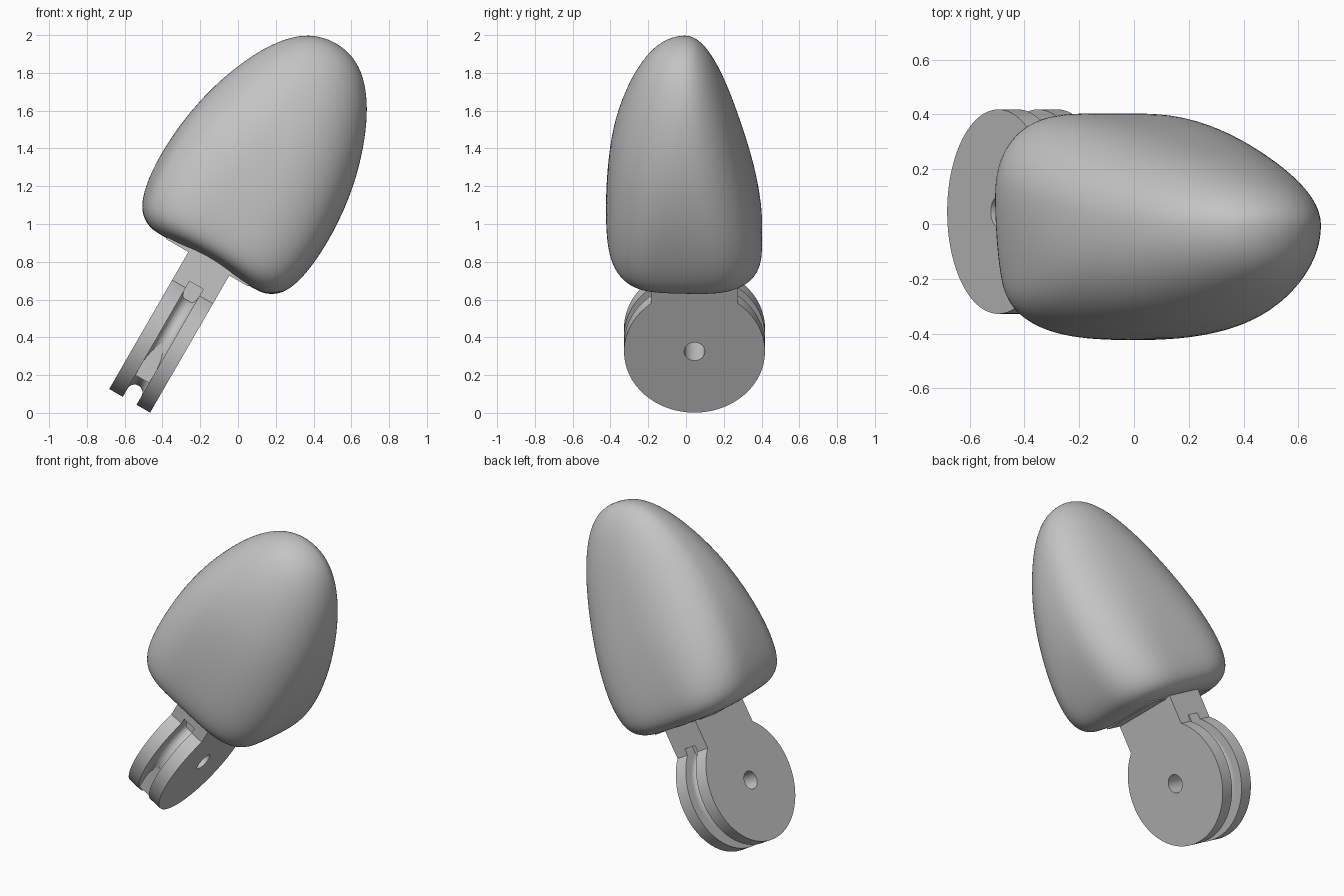
import bpy, bmesh, math
from mathutils import Matrix, Vector

cube = bpy.data.objects.get("Cube")
if cube:
    bpy.data.objects.remove(cube, do_unlink=True)

# Tilted frame: local x across the wheel, local z along the stem, origin at the hub
FRAME = Matrix.Translation((-0.387, 0, 0.387)) @ Matrix.Rotation(math.radians(30), 4, 'Y')
HUB_Y = 0.045

grey = bpy.data.materials.new("plain grey")
grey.use_nodes = True
grey.diffuse_color = (0.55, 0.55, 0.55, 1)
grey.node_tree.nodes["Principled BSDF"].inputs["Base Color"].default_value = grey.diffuse_color


def add_object(name, bm, helper=False):
    bmesh.ops.recalc_face_normals(bm, faces=bm.faces)
    mesh = bpy.data.meshes.new(name)
    bm.to_mesh(mesh)
    bm.free()
    mesh.materials.append(grey)
    obj = bpy.data.objects.new(name, mesh)
    bpy.context.collection.objects.link(obj)
    obj.matrix_world = FRAME
    obj.hide_render = helper
    return obj


def box(name, size, centre):
    bm = bmesh.new()
    bmesh.ops.create_cube(bm, size=1, matrix=Matrix.Translation(centre) @ Matrix.Diagonal((*size, 1)))
    return add_object(name, bm)


def disc(name, radius, width, sides, helper=False):
    bm = bmesh.new()
    place = Matrix.Translation((0, HUB_Y, 0)) @ Matrix.Rotation(math.pi / 2, 4, 'Y')
    bmesh.ops.create_cone(bm, cap_ends=True, segments=sides, radius1=radius,
                          radius2=radius, depth=width, matrix=place)
    return add_object(name, bm, helper)


def skin(bm, rings, closed=False):
    pairs = list(zip(rings, rings[1:]))
    if closed:
        pairs.append((rings[-1], rings[0]))
    for a, b in pairs:
        n = len(a)
        for i in range(n):
            bm.faces.new((a[i], a[(i + 1) % n], b[(i + 1) % n], b[i]))


def groove_ring(name, inner, outer, half):
    # Rope channel: rounded floor, straight walls, swept round the hub
    profile = [(inner + half - half * math.cos(t), half * math.sin(t))
               for t in [math.pi * (k / 10 - 0.5) for k in range(11)]]
    profile += [(outer, half), (outer, -half)]
    bm = bmesh.new()
    rings = []
    for k in range(96):
        t = math.tau * k / 96
        rings.append([bm.verts.new((u, HUB_Y + r * math.cos(t), r * math.sin(t)))
                      for r, u in profile])
    skin(bm, rings, closed=True)
    return add_object(name, bm, True)


def cut(obj, cutter):
    mod = obj.modifiers.new("cut", 'BOOLEAN')
    mod.operation = 'DIFFERENCE'
    mod.solver = 'EXACT'
    mod.object = cutter
    cutter.hide_set(True)


def smooth(obj, degrees):
    bpy.ops.object.select_all(action='DESELECT')
    obj.select_set(True)
    bpy.context.view_layer.objects.active = obj
    bpy.ops.object.shade_smooth_by_angle(angle=math.radians(degrees))


# Grooved wheel and the stem that carries the body
wheel = disc("wheel", 0.373, 0.25, 96)
stem = box("stem", (0.25, 0.46, 0.34), (0, HUB_Y, 0.43))
groove = groove_ring("groove_cutter", 0.28, 0.405, 0.042)
hole = disc("hole_cutter", 0.055, 0.5, 32, True)
cut(wheel, groove)
cut(wheel, hole)
cut(stem, groove)
smooth(wheel, 35)

# Core closing the channel inside the stem, and the flat floor low on the front
box("stem_core", (0.09, 0.32, 0.2), (0, HUB_Y, 0.34))
box("groove_floor", (0.086, 0.08, 0.21), (0, HUB_Y - 0.24, -0.135))

# Flat plate between stem and body
box("base_plate", (0.5, 0.42, 0.1), (-0.01, 0.03, 0.515))

# Body sections: height, half width, front depth, back depth
SECTIONS = [
    (0.468, 0.31, 0.28, 0.27), (0.478, 0.37, 0.34, 0.345), (0.52, 0.44, 0.39, 0.405),
    (0.61, 0.488, 0.415, 0.43), (0.77, 0.516, 0.422, 0.418), (1.0, 0.505, 0.415, 0.372),
    (1.25, 0.458, 0.387, 0.303), (1.45, 0.39, 0.33, 0.245), (1.6, 0.318, 0.268, 0.19),
    (1.715, 0.232, 0.198, 0.135), (1.782, 0.145, 0.125, 0.08), (1.808, 0.06, 0.05, 0.035)]


def dent(t, centre):
    return math.exp(-(((t - centre + math.pi) % math.tau - math.pi) / 0.33) ** 2)


def section(bm, z, half, front, back):
    low = max(0, 1 - (z - 0.465) / 0.35)
    squareness = max(0, 1 - (z - 0.465) / 1.2)
    power = 2 / (2 + squareness)
    fade = math.exp(-((z - 0.7) / 0.27) ** 2)
    ring = []
    for k in range(48):
        t = math.tau * k / 48
        c, s = math.cos(t), math.sin(t)
        # Shallow hollows low on both sides and the back
        hollow = dent(t, -0.15) + dent(t, math.pi + 0.2) + 0.7 * dent(t, math.pi / 2)
        scale = 1 - 0.06 * fade * hollow
        x = math.copysign(abs(c) ** power, c) * half * scale - 0.015 * squareness
        y = math.copysign(abs(s) ** power, s) * (back if s > 0 else front) * scale
        # Front rim arches upward
        rise = 0.04 * low * max(0, -s) ** 2 * (1 - abs(c)) ** 0.5
        ring.append(bm.verts.new((x, y - 0.005, z + rise)))
    return ring


bm = bmesh.new()
rings = [section(bm, *row) for row in SECTIONS]
skin(bm, rings)
for ring in (rings[0], rings[-1]):
    mid = bm.verts.new(sum((v.co for v in ring), Vector()) / len(ring))
    if ring is rings[-1]:
        mid.co.z += 0.004
    for i, v in enumerate(ring):
        bm.faces.new((v, ring[(i + 1) % len(ring)], mid))
body = add_object("body", bm)
sub = body.modifiers.new("round", 'SUBSURF')
sub.levels = sub.render_levels = 2
smooth(body, 180)
